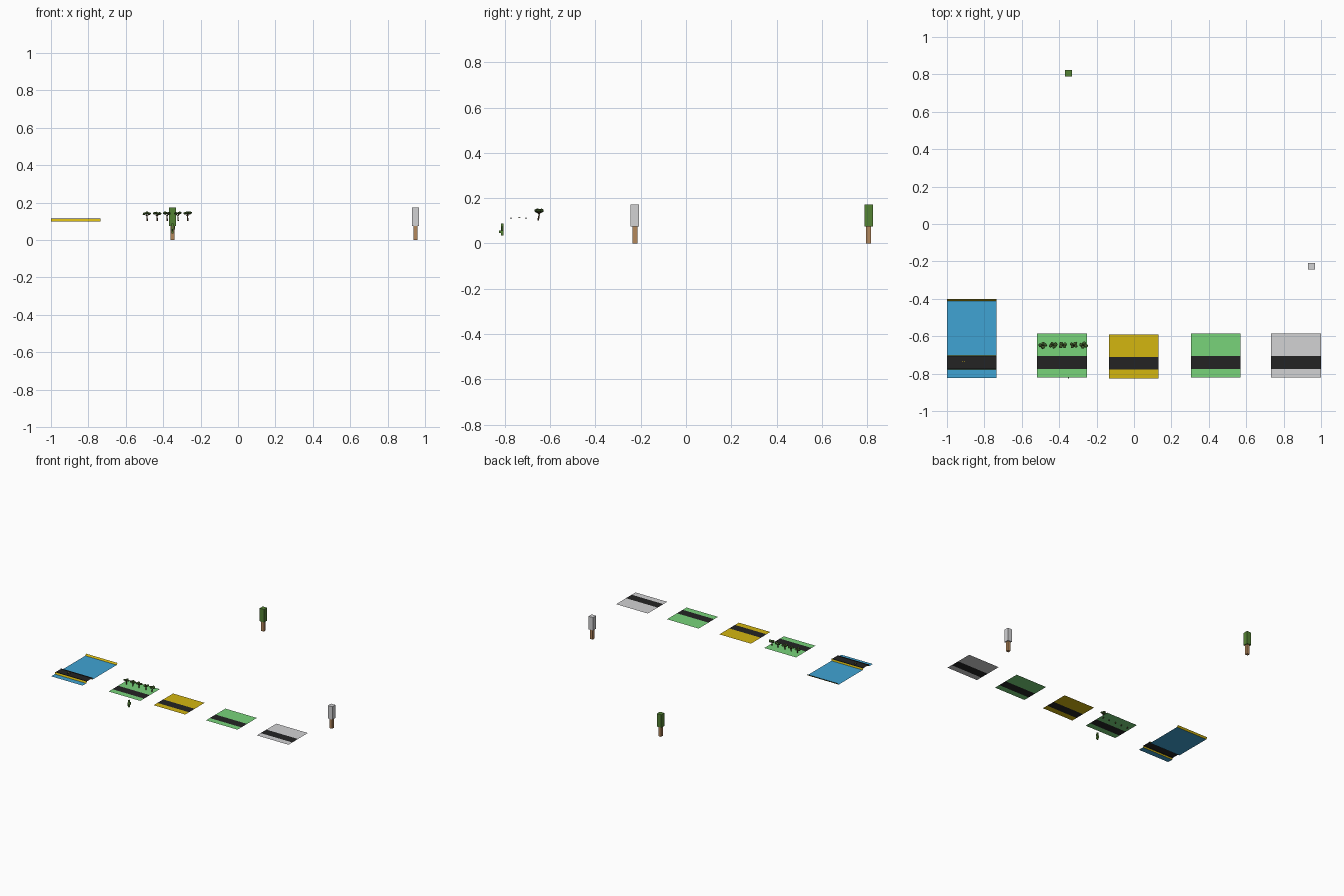
import bpy, bmesh, math, random
from mathutils import Matrix, Vector

if "Cube" in bpy.data.objects:
    bpy.data.objects.remove(bpy.data.objects["Cube"])

random.seed(4)


def material(name, rgb):
    lin = [(c / 255 / 12.92) if c < 10 else ((c / 255 + 0.055) / 1.055) ** 2.4 for c in rgb]
    m = bpy.data.materials.new(name)
    m.diffuse_color = (*lin, 1)
    m.use_nodes = True
    m.node_tree.nodes["Principled BSDF"].inputs["Base Color"].default_value = m.diffuse_color
    return m


WATER = material("water_blue", (64, 164, 212))
GRASS = material("grass_green", (120, 212, 122))
SAND = material("sand_yellow", (212, 182, 16))
ROAD = material("road_black", (36, 36, 36))
SNOW = material("snow_grey", (210, 210, 212))
LEAF = material("leaf_green", (84, 130, 52))
BARK = material("bark_brown", (180, 136, 92))
CANOPY = material("canopy_green", (74, 106, 48))
WOOD = material("dark_wood", (84, 62, 40))


def finish(name, bm, mats):
    me = bpy.data.meshes.new(name)
    bm.to_mesh(me)
    bm.free()
    for m in mats:
        me.materials.append(m)
    ob = bpy.data.objects.new(name, me)
    bpy.context.collection.objects.link(ob)
    return ob


def add_box(bm, x0, x1, y0, y1, z0, z1, mat=0):
    mx = Matrix.Translation(((x0 + x1) / 2, (y0 + y1) / 2, (z0 + z1) / 2)) \
        @ Matrix.Diagonal((x1 - x0, y1 - y0, z1 - z0, 1))
    vs = bmesh.ops.create_cube(bm, size=1, matrix=mx)["verts"]
    for f in {f for v in vs for f in v.link_faces}:
        f.material_index = mat


def strip_sheet(name, x0, x1, profile, mats):
    """Sheet swept along x; profile = (y, z, material of the strip that follows)."""
    bm = bmesh.new()
    rows = [(bm.verts.new((x0, y, z)), bm.verts.new((x1, y, z))) for y, z, _ in profile]
    for (a, b), (d, c), p in zip(rows, rows[1:], profile):
        bm.faces.new((a, b, c, d)).material_index = p[2]
    return finish(name, bm, mats)


# Flat ground tiles with a road strip
Z = 0.112
for name, x0, x1, dy, ground in (
        ("forest_tile", -0.518, -0.25, 0, GRASS), ("desert_tile", -0.134, 0.132, -0.005, SAND),
        ("grass_tile", 0.304, 0.57, 0, GRASS), ("snow_tile", 0.733, 1.0, 0, SNOW)):
    strip_sheet(name, x0, x1, [(-0.82 + dy, Z, 0), (-0.774 + dy, Z, 1),
                               (-0.705 + dy, Z, 0), (-0.586 + dy, Z, 0)], [ground, ROAD])

# Water tile: sunken water, sand banks, raised road, sand shore at the back
W = 0.1
strip_sheet("water_tile", -1.0, -0.735,
            [(-0.823, W, 0), (-0.779, W, 1), (-0.774, Z, 2), (-0.705, Z, 1),
             (-0.702, W, 0), (-0.412, W, 1), (-0.402, Z, 0)], [WATER, SAND, ROAD])

# Low road rails on the water crossing
bm = bmesh.new()
for y in (-0.774, -0.708):
    add_box(bm, -1.0, -0.735, y, y + 0.003, Z - 0.003, Z + 0.003)
finish("road_rails", bm, [ROAD])

# Tiny road marker with two yellow plates
bm = bmesh.new()
add_box(bm, -0.922, -0.9, -0.742, -0.73, Z, Z + 0.003)
for x in (-0.919, -0.909):
    add_box(bm, x, x + 0.006, -0.738, -0.735, Z + 0.003, Z + 0.004, 1)
finish("road_marker", bm, [ROAD, SAND])


# Blocky trees
def block_tree(name, x, y, leaf):
    bm = bmesh.new()
    add_box(bm, x - 0.011, x + 0.011, y - 0.011, y + 0.011, 0, 0.076, 1)
    add_box(bm, x - 0.0185, x + 0.0185, y - 0.0185, y + 0.0185, 0.074, 0.173, 0)
    finish(name, bm, [leaf, BARK])


block_tree("green_tree", -0.35, 0.806, LEAF)
block_tree("snowy_tree", 0.949, -0.226, SNOW)


# Small cactus: stem with two stepped arms
bm = bmesh.new()
cx, cy = -0.35, -0.812
add_box(bm, cx - 0.005, cx + 0.005, cy - 0.004, cy + 0.006, 0.035, 0.088)
for s, z in ((-1, 0.05), (1, 0.056)):
    xs = sorted((cx + s * 0.004, cx + s * 0.010))
    add_box(bm, *xs, cy - 0.003, cy + 0.004, z, z + 0.007)
    xs = sorted((cx + s * 0.007, cx + s * 0.012))
    add_box(bm, *xs, cy - 0.003, cy + 0.004, z, z + 0.018)
add_box(bm, cx - 0.003, cx + 0.003, cy - 0.014, cy, 0.047, 0.058)
finish("cactus", bm, [LEAF])


# Row of leaning trees with flat clustered canopies
def add_limb(bm, a, b, r0, r1):
    a, b = Vector(a), Vector(b)
    d = b - a
    mx = Matrix.Translation((a + b) / 2) @ d.to_track_quat("Z", "Y").to_matrix().to_4x4()
    vs = bmesh.ops.create_cone(bm, cap_ends=True, segments=5, radius1=r0, radius2=r1,
                               depth=d.length, matrix=mx)["verts"]
    for f in {f for v in vs for f in v.link_faces}:
        f.material_index = 1


for i, x in enumerate((-0.487, -0.433, -0.38, -0.322, -0.27)):
    bm = bmesh.new()
    y = -0.648
    top = (x, y, 0.127)
    add_limb(bm, (x + 0.002, y - 0.005, 0.102), top, 0.004, 0.003)
    turn = i * 1.9
    for k in range(4):
        a = turn + k * math.pi / 2
        p = (x + 0.014 * math.cos(a), y + 0.010 * math.sin(a), 0.143 + random.uniform(-0.003, 0.003))
        add_limb(bm, top, p, 0.002, 0.0015)
        r = random.uniform(0.009, 0.012)
        bmesh.ops.create_icosphere(bm, subdivisions=1, radius=r,
                                   matrix=Matrix.Translation(p) @ Matrix.Diagonal((1, 1, 0.75, 1)))
    finish(f"canopy_tree_{i + 1}", bm, [CANOPY, WOOD])
